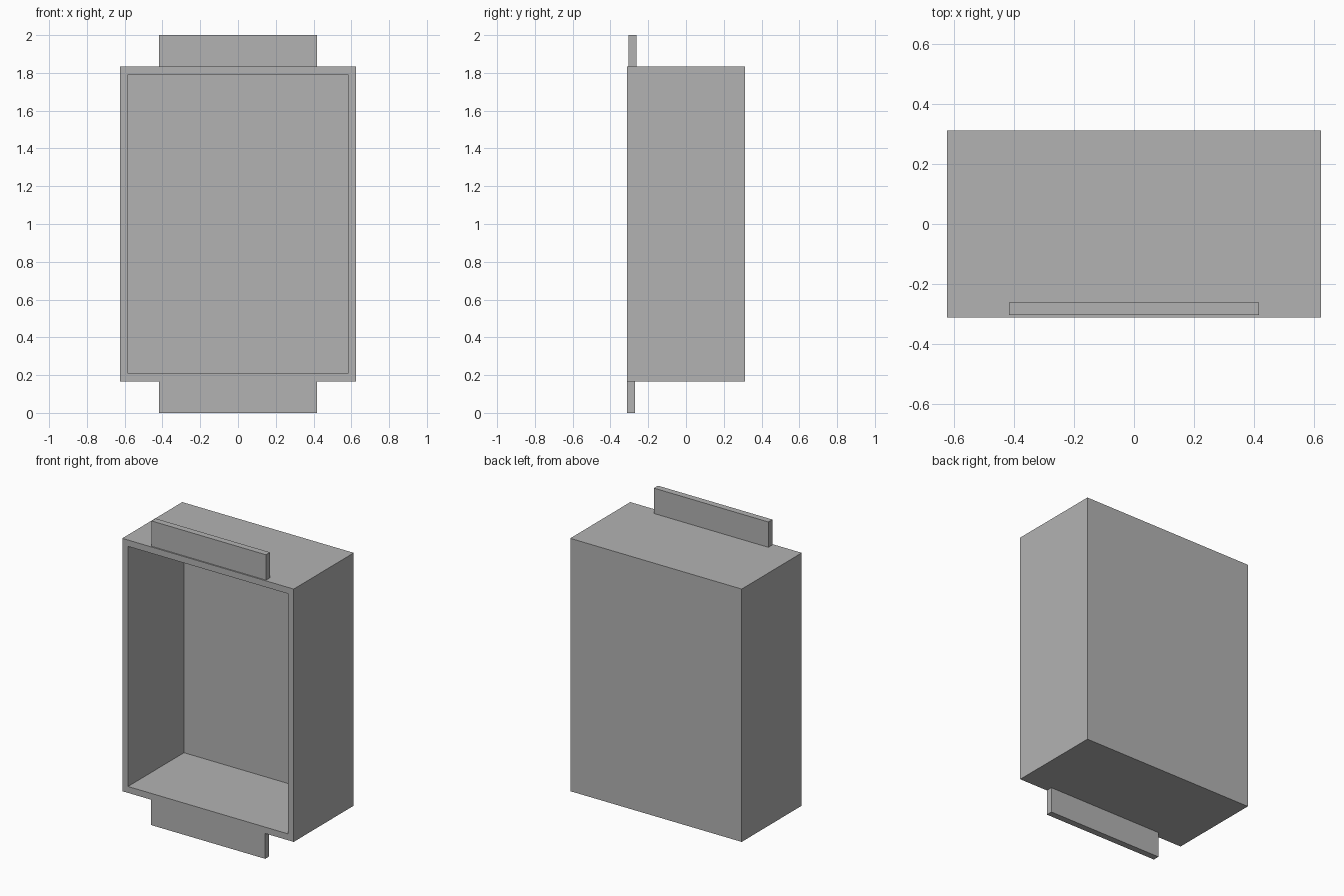
import bpy, bmesh
from mathutils import Vector

if "Cube" in bpy.data.objects:
    bpy.data.objects.remove(bpy.data.objects["Cube"])

W, D = 0.625, 0.3125         # half width, half depth
Z0, Z1 = 0.167, 1.833        # cabinet bottom and top
WALL = 0.042

grey = bpy.data.materials.new("dark_grey")
grey.diffuse_color = (0.45, 0.45, 0.45, 1)
grey.use_nodes = True
grey.node_tree.nodes["Principled BSDF"].inputs["Base Color"].default_value = grey.diffuse_color


def box(name, lo, hi):
    """Axis-aligned box between two corners; returns object and its bmesh."""
    lo, hi = Vector(lo), Vector(hi)
    bm = bmesh.new()
    bmesh.ops.create_cube(bm, size=1)
    bmesh.ops.scale(bm, vec=hi - lo, verts=bm.verts)
    bmesh.ops.translate(bm, vec=(lo + hi) / 2, verts=bm.verts)
    mesh = bpy.data.meshes.new(name)
    mesh.materials.append(grey)
    obj = bpy.data.objects.new(name, mesh)
    bpy.context.collection.objects.link(obj)
    return obj, bm


def finish(obj, bm):
    bm.normal_update()
    bm.to_mesh(obj.data)
    bm.free()


# Open-fronted cabinet shell: inset the front face, then extrude it inwards
obj, bm = box("cabinet_shell", (-W, -D, Z0), (W, D, Z1))
bm.normal_update()
front = min(bm.faces, key=lambda f: f.calc_center_median().y)
bmesh.ops.inset_region(bm, faces=[front], thickness=WALL, use_even_offset=True)
inner = bmesh.ops.extrude_discrete_faces(bm, faces=[front])["faces"][0]
bmesh.ops.translate(bm, vec=(0, 2 * D - WALL, 0), verts=inner.verts)
finish(obj, bm)

# Mounting tabs: bottom one flush with the front, top one set slightly back
for name, y, z0, z1 in (("bottom_tab", -D, 0.0, Z0),
                        ("top_tab", -0.304, Z1, 2.0)):
    finish(*box(name, (-0.417, y, z0), (0.417, y + WALL, z1)))
